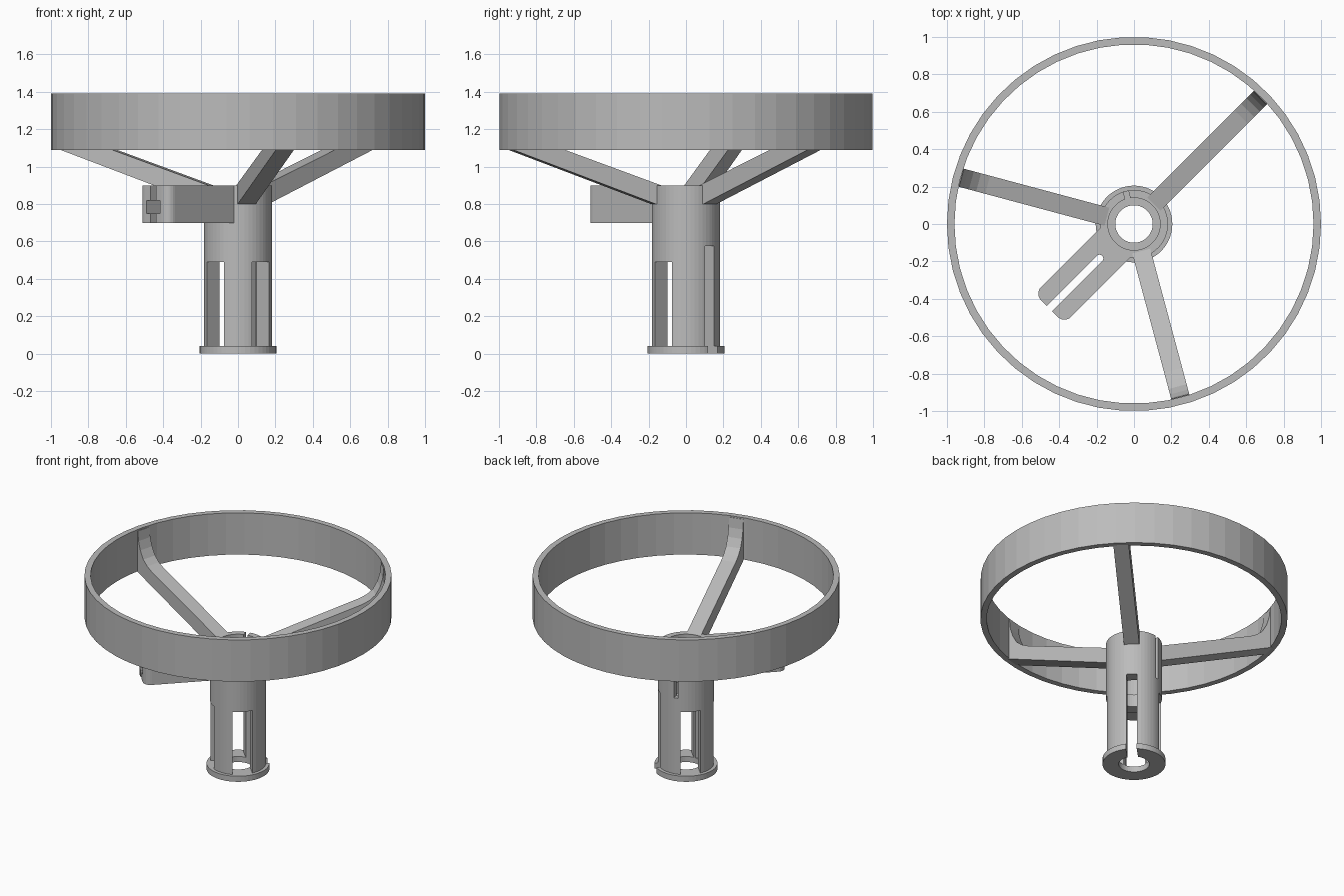
import bpy, bmesh, math
from mathutils import Matrix

if "Cube" in bpy.data.objects:
    bpy.data.objects.remove(bpy.data.objects["Cube"], do_unlink=True)

grey = bpy.data.materials.new("plain grey")
grey.use_nodes = True
grey.diffuse_color = (0.5, 0.5, 0.5, 1)
grey.node_tree.nodes["Principled BSDF"].inputs["Base Color"].default_value = (0.5, 0.5, 0.5, 1)


def turn(angle):
    return Matrix.Rotation(math.radians(angle), 4, "Z")


def finish(name, bm, angle=0):
    bmesh.ops.recalc_face_normals(bm, faces=bm.faces)
    bm.transform(turn(angle))
    mesh = bpy.data.meshes.new(name)
    bm.to_mesh(mesh)
    bm.free()
    mesh.materials.append(grey)
    obj = bpy.data.objects.new(name, mesh)
    bpy.context.collection.objects.link(obj)
    return obj


def lathe(name, profile, sides):
    """Turn a closed (radius, height) profile around the z axis."""
    bm = bmesh.new()
    rings = []
    for i in range(sides):
        a = math.tau * i / sides
        rings.append([bm.verts.new((r * math.cos(a), r * math.sin(a), z)) for r, z in profile])
    n = len(profile)
    for i in range(sides):
        here, after = rings[i], rings[(i + 1) % sides]
        for j in range(n):
            k = (j + 1) % n
            bm.faces.new((here[j], after[j], after[k], here[k]))
    return finish(name, bm)


def extrude(name, points, shift, angle):
    """Raise a flat outline along a vector, then turn it around z."""
    bm = bmesh.new()
    face = bm.faces.new([bm.verts.new(p) for p in points])
    new = bmesh.ops.extrude_face_region(bm, geom=[face])["geom"]
    bmesh.ops.translate(bm, vec=shift, verts=[v for v in new if isinstance(v, bmesh.types.BMVert)])
    return finish(name, bm, angle)


def box(name, r, half_width, z, angle):
    """Block running outwards, given by its radius and height ranges."""
    w = half_width
    pts = [(r[0], -w, z[0]), (r[1], -w, z[0]), (r[1], w, z[0]), (r[0], w, z[0])]
    return extrude(name, pts, (0, 0, z[1] - z[0]), angle)


def cut(target, cutter):
    mod = target.modifiers.new("cut", "BOOLEAN")
    mod.operation = "DIFFERENCE"
    mod.solver = "EXACT"
    mod.object = cutter
    with bpy.context.temp_override(object=target, active_object=target):
        bpy.ops.object.modifier_apply(modifier=mod.name)
    bpy.data.objects.remove(cutter, do_unlink=True)


def arc(cx, cy, radius, start, end, steps, z):
    out = []
    for i in range(steps + 1):
        a = math.radians(start + (end - start) * i / steps)
        out.append((cx + radius * math.cos(a), cy + radius * math.sin(a), z))
    return out


# Large outer ring
lathe("outer_ring", [(0.96, 1.09), (1.0, 1.09), (1.0, 1.39), (0.96, 1.39)], 50)

# Hollow hub with bottom flange and a wider upper bore
hub = lathe("hub_tube", [(0.1, 0), (0.205, 0), (0.205, 0.04), (0.182, 0.04),
                         (0.182, 0.9), (0.14, 0.9), (0.14, 0.58), (0.1, 0.58)], 50)
for angle in (135, 225, 315):
    cut(hub, box("window_cutter", (0.03, 0.3), 0.065, (0.04, 0.49), angle))
cut(hub, box("long_slot_cutter", (0.03, 0.3), 0.035, (-0.1, 0.575), 45))
cut(hub, box("slit_cutter", (0.11, 0.3), 0.014, (0.585, 1.0), 104))

# Three sloping struts that sweep up against the ring
strut_side = [(0.15, 0.8), (0.18, 0.8), (0.97, 1.09), (0.97, 1.38), (0.955, 1.38),
              (0.948, 1.31), (0.93, 1.25), (0.9, 1.195), (0.86, 1.16), (0.81, 1.135), (0.15, 0.9)]
for i, angle in enumerate((45, 165, 285)):
    extrude("strut_%d" % (i + 1), [(r, -0.05, z) for r, z in strut_side], (0, 0.1, 0), angle)

# Forked clamp: rounded block with a round-ended slit and a square recess
outline = [(0.143, -0.113, 0.7)]
outline += arc(0.59, -0.063, 0.05, -90, 0, 6, 0.7)
outline += [(0.64, -0.02, 0.7)]
outline += arc(0.26, 0, 0.02, 270, 90, 8, 0.7)
outline += [(0.64, 0.02, 0.7)]
outline += arc(0.59, 0.063, 0.05, 0, 90, 6, 0.7)
outline += [(0.143, 0.113, 0.7)]
clamp = extrude("forked_clamp", outline, (0, 0, 0.2), 225)
cut(clamp, box("recess_cutter", (0.54, 0.8), 0.05, (0.75, 0.82), 225))
